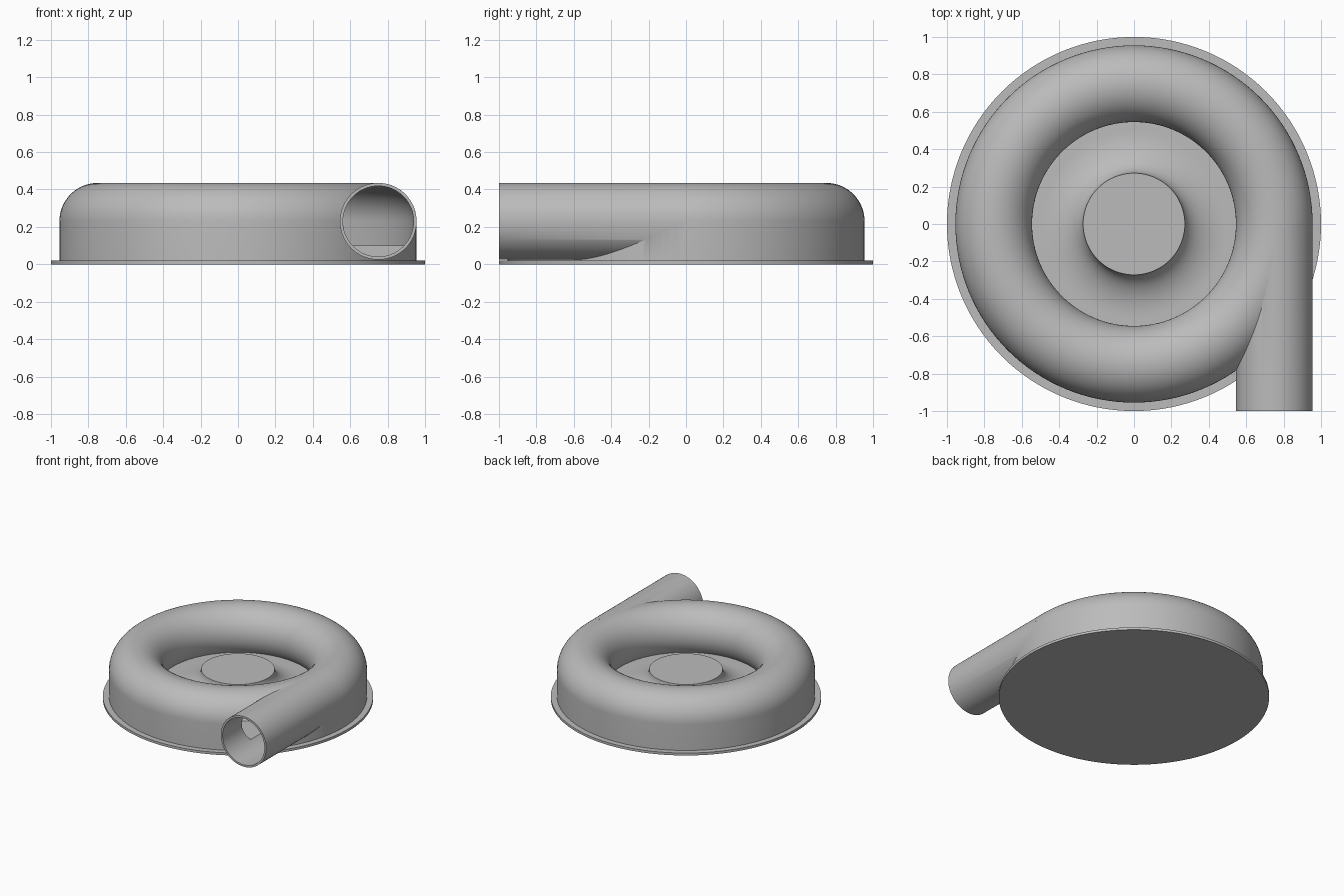
import bpy, bmesh, math
from mathutils import Matrix

cube = bpy.data.objects.get("Cube")
if cube:
    bpy.data.objects.remove(cube, do_unlink=True)

GREY = (0.5, 0.5, 0.5, 1.0)
grey = bpy.data.materials.new("plain_grey")
grey.diffuse_color = GREY
grey.use_nodes = True
grey.node_tree.nodes["Principled BSDF"].inputs["Base Color"].default_value = GREY

TUBE_R, MID_R, MID_Z, FLOOR_Z, WALL = 0.205, 0.75, 0.23, 0.1, 0.016


def finish(name, bm):
    bmesh.ops.remove_doubles(bm, verts=bm.verts, dist=1e-5)
    bmesh.ops.recalc_face_normals(bm, faces=bm.faces)
    mesh = bpy.data.meshes.new(name)
    bm.to_mesh(mesh)
    bm.free()
    mesh.materials.append(grey)
    obj = bpy.data.objects.new(name, mesh)
    bpy.context.collection.objects.link(obj)
    return obj


def revolve(name, profile, closed, steps=128):
    """Spin an (r, z) profile about the z axis."""
    bm = bmesh.new()
    verts = [bm.verts.new((r, 0, z)) for r, z in profile]
    pairs = list(zip(verts, verts[1:]))
    if closed:
        pairs.append((verts[-1], verts[0]))
    edges = [bm.edges.new(p) for p in pairs]
    bmesh.ops.spin(bm, geom=verts + edges, cent=(0, 0, 0), axis=(0, 0, 1),
                   angle=2 * math.pi, steps=steps, use_merge=True)
    return finish(name, bm)


def tube(name, radius, y0, y1):
    """Solid cylinder lying along y at the outlet position."""
    bm = bmesh.new()
    place = (Matrix.Translation((MID_R, (y0 + y1) / 2, MID_Z))
             @ Matrix.Rotation(math.pi / 2, 4, 'X'))
    bmesh.ops.create_cone(bm, cap_ends=True, segments=64, radius1=radius,
                          radius2=radius, depth=y1 - y0, matrix=place)
    return finish(name, bm)


def volute_profile(radius, bottom):
    """Straight outer wall, round crown, inner side curling down to the floor."""
    end = math.pi + math.asin((MID_Z - FLOOR_Z) / radius)
    arc = [(MID_R + radius * math.cos(end * i / 40),
            MID_Z + radius * math.sin(end * i / 40)) for i in range(41)]
    points = [(MID_R + radius, bottom)] + arc
    if bottom < FLOOR_Z:
        points.append((arc[-1][0], bottom))
    return points


def combine(target, other, operation):
    mod = target.modifiers.new(operation.title(), 'BOOLEAN')
    mod.operation, mod.object, mod.solver = operation, other, 'EXACT'
    other.hide_render = True
    bpy.context.view_layer.objects.active = target
    bpy.ops.object.modifier_apply(modifier=mod.name)
    bpy.data.objects.remove(other, do_unlink=True)


# Hollow spiral housing with its tangential outlet pipe
housing = revolve("volute_housing", volute_profile(TUBE_R, 0.01), True)
combine(housing, tube("outlet_pipe", TUBE_R, -1.0, -0.01), 'UNION')
combine(housing, revolve("cavity_cutter",
                         volute_profile(TUBE_R - WALL, FLOOR_Z), True), 'DIFFERENCE')
combine(housing, tube("bore_cutter", TUBE_R - WALL, -1.1, -0.02), 'DIFFERENCE')

# Back plate
flange = revolve("base_flange", [(0, 0), (1, 0), (1, 0.02), (0, 0.02)], False)

# Central hub flaring out to the floor
HUB_R, HUB_Z, FLARE_R = 0.272, 0.24, 0.5
flare = [(FLARE_R - (FLARE_R - HUB_R) * math.cos(t), HUB_Z - (HUB_Z - FLOOR_Z) * math.sin(t))
         for t in (math.pi / 2 * i / 16 for i in range(17))]
hub = revolve("hub", [(0, HUB_Z)] + flare + [(0.61, FLOOR_Z), (0.61, 0.01), (0, 0.01)], False)

for obj in (housing, flange, hub):
    bpy.ops.object.select_all(action='DESELECT')
    obj.select_set(True)
    bpy.context.view_layer.objects.active = obj
    bpy.ops.object.shade_smooth_by_angle(angle=math.radians(30))
